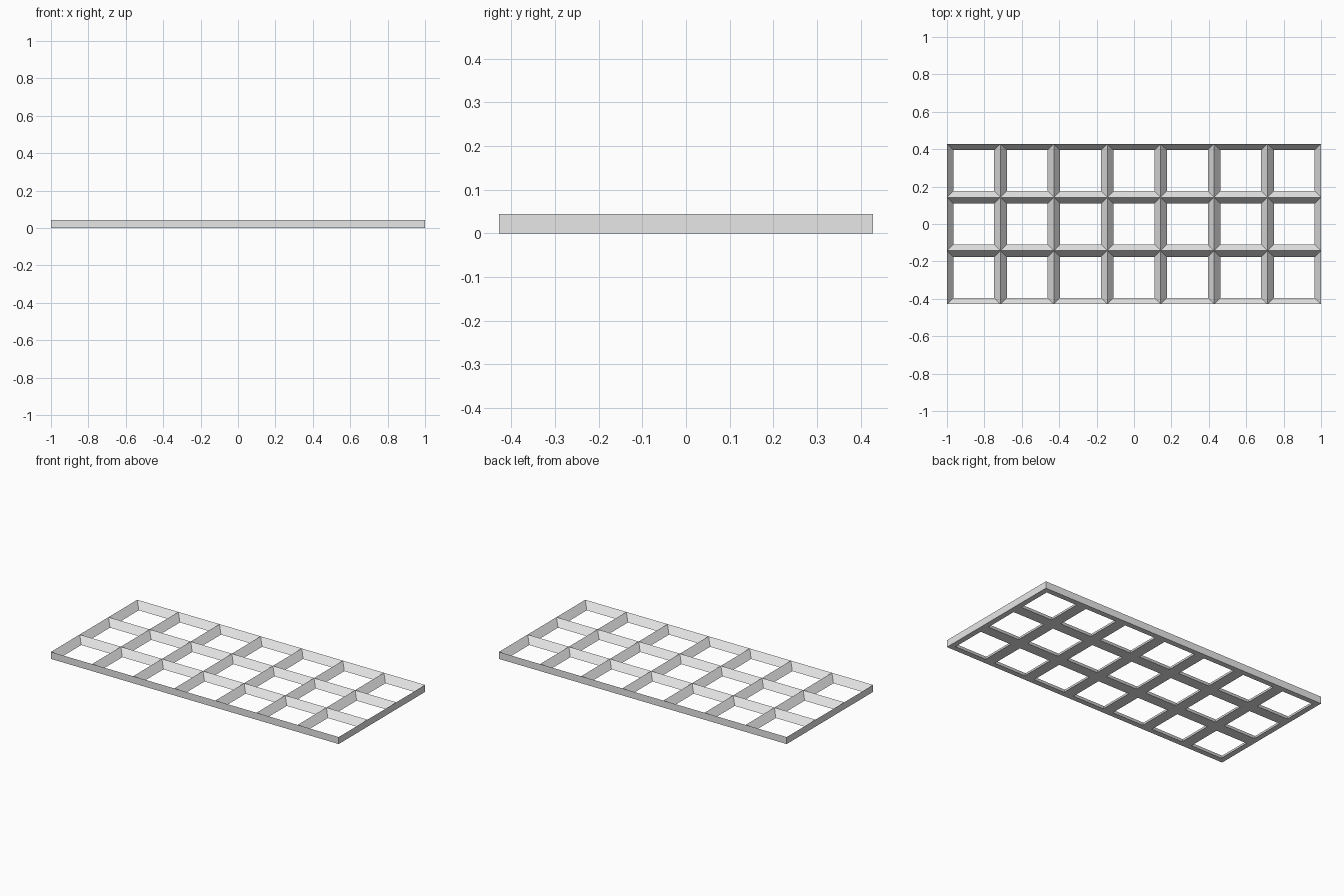
import bpy
import bmesh

cube = bpy.data.objects.get("Cube")
if cube:
    bpy.data.objects.remove(cube, do_unlink=True)

COLS, ROWS = 7, 3
CELL = 2 / COLS        # spacing of the ridges
RIM = 0.034            # half-width of a bar at its base
HEIGHT = 0.044

grey = bpy.data.materials.new("light grey")
grey.use_nodes = True
colour = (0.8, 0.8, 0.8, 1)
grey.diffuse_color = colour
grey.node_tree.nodes["Principled BSDF"].inputs["Base Color"].default_value = colour

bm = bmesh.new()


def ring(cx, cy, half, z):
    """Four corners of a square at height z."""
    corners = [(-1, -1), (1, -1), (1, 1), (-1, 1)]
    return [bm.verts.new((cx + sx * half, cy + sy * half, z)) for sx, sy in corners]


# Each cell is a square funnel: knife-edge ridge on top, flat rim underneath
for i in range(COLS):
    for j in range(ROWS):
        cx = (i - (COLS - 1) / 2) * CELL
        cy = (j - (ROWS - 1) / 2) * CELL
        ridge = ring(cx, cy, CELL / 2, HEIGHT)
        hole = ring(cx, cy, CELL / 2 - RIM, 0)
        base = ring(cx, cy, CELL / 2, 0)
        outer = [j == 0, i == COLS - 1, j == ROWS - 1, i == 0]
        for k in range(4):
            n = (k + 1) % 4
            bm.faces.new((ridge[n], ridge[k], hole[k], hole[n]))
            bm.faces.new((hole[n], hole[k], base[k], base[n]))
            # Upright wall around the outside of the tray
            if outer[k]:
                bm.faces.new((base[n], base[k], ridge[k], ridge[n]))

bmesh.ops.remove_doubles(bm, verts=bm.verts, dist=0.0005)
bmesh.ops.recalc_face_normals(bm, faces=bm.faces)

mesh = bpy.data.meshes.new("grid_tray")
bm.to_mesh(mesh)
bm.free()
mesh.materials.append(grey)
tray = bpy.data.objects.new("grid_tray", mesh)
bpy.context.collection.objects.link(tray)
